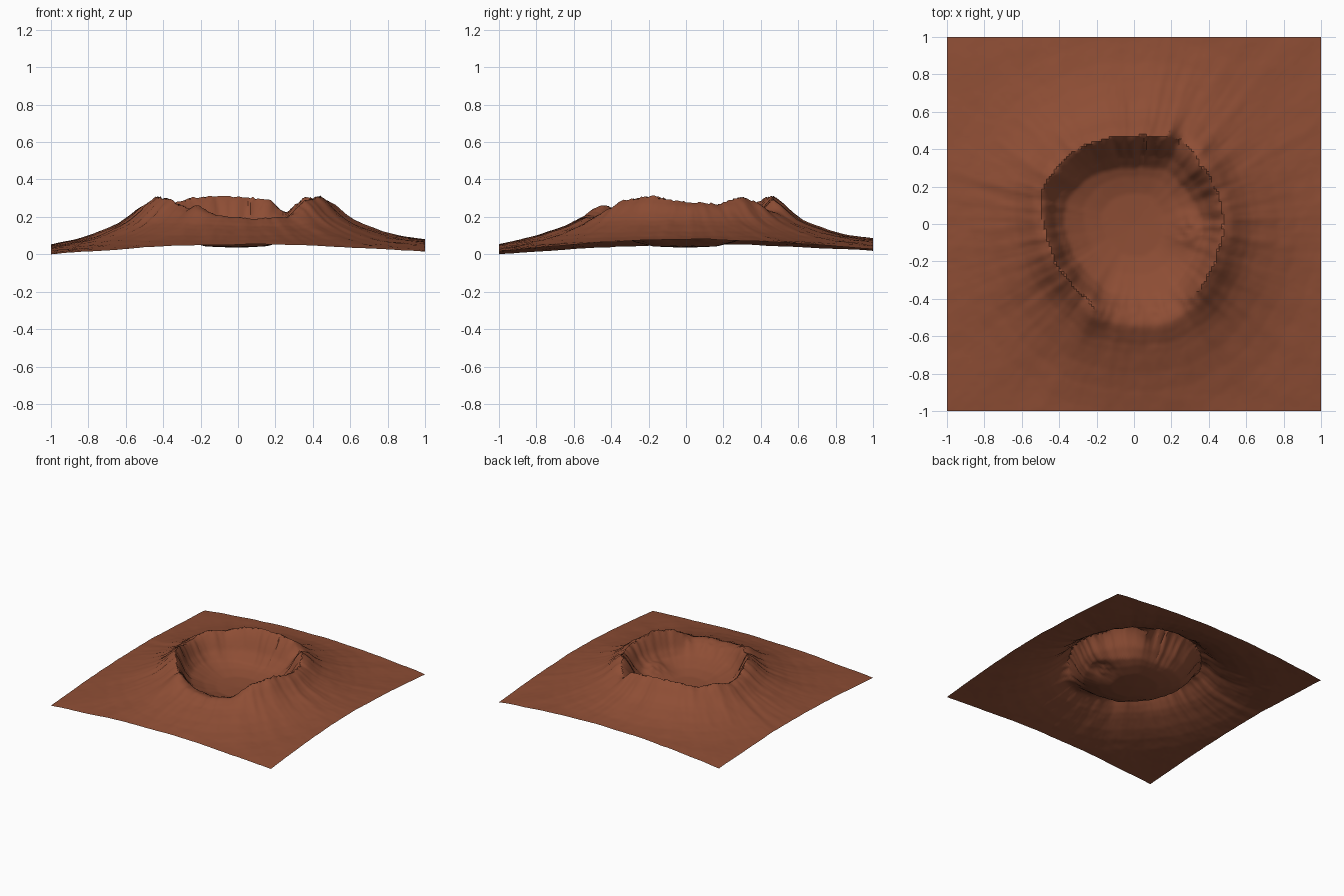
import bpy, bmesh, math
from mathutils import Vector, noise

if "Cube" in bpy.data.objects:
    bpy.data.objects.remove(bpy.data.objects["Cube"])

N = 150  # grid cells per side

# Rim: angle in degrees from +x, radius, height
RIM = [(0, .47, .28), (20, .47, .27), (40, .47, .31), (52, .49, .27), (61, .50, .205),
       (69, .49, .29), (90, .46, .312), (115, .48, .31), (135, .50, .275), (150, .51, .295),
       (165, .51, .265), (180, .48, .27), (200, .46, .318), (218, .46, .305), (235, .46, .255),
       (245, .49, .27), (256, .49, .21), (270, .49, .19), (287, .51, .185), (300, .50, .19),
       (315, .49, .29), (338, .47, .317), (360, .47, .28)]

# Outer slope (distance from rim, height), crater floor and wall (fraction of rim radius)
SLOPE = [(0, .29), (.05, .257), (.1, .212), (.15, .175), (.2, .15), (.3, .11),
         (.4, .08), (.52, .056), (.7, .033), (.95, .005), (1.2, 0)]
FLOOR = [(0, .04), (.35, .047), (.55, .07), (.7, .1), (.85, .135), (1, .165)]
WALL = [(0, 0), (.78, 0), (.87, .22), (.95, .72), (1, 1)]


def interp(table, t, col=1):
    for a, b in zip(table, table[1:]):
        if t <= b[0]:
            f = (t - a[0]) / (b[0] - a[0])
            return a[col] + (b[col] - a[col]) * f
    return table[-1][col]


def fbm(x, y, z):
    return noise.fractal(Vector((x, y, z)), 1.0, 2.0, 4)


def height(x, y):
    r = math.hypot(x, y)
    ang = math.atan2(y, x)
    deg = math.degrees(ang) % 360
    c, s = math.cos(ang), math.sin(ang)
    # jagged rim line
    rim_r = interp(RIM, deg, 1) + .012 * fbm(c * 7, s * 7, 3)
    rim_h = min(.322, interp(RIM, deg, 2) + .009 * fbm(c * 9, s * 9, 8))
    # gullies running down from the rim
    d = r - rim_r
    gully = fbm(c * 8, s * 8, r * 2.5)
    if d > 0:
        z = interp(SLOPE, d) + (rim_h - .29) * math.exp(-d / .09)
        z += .012 * gully * min(1, d / .05) * math.exp(-d / .28)
        # ground rises toward the back and right
        z += .03 * max(0, x) ** 2 * (1 - .6 * y * y) + .036 * max(0, y) ** 2 * (1 - .6 * x * x)
    else:
        t = r / rim_r
        base = interp(FLOOR, t)
        # slumped rubble on the right of the floor
        base += .035 * math.exp(-((x - .29) ** 2 + (y + .03) ** 2) / .009) * (1 + .4 * fbm(x * 14, y * 14, 1))
        w = interp(WALL, max(0, 1 - (1 - t) / (1 + .6 * max(0, s))))
        z = base + w * (rim_h - base) + .05 * gully * w * (1 - w)
    return z + .003 * fbm(x * 5, y * 5, 0) * min(1, r * 2)


# Crater terrain sheet
bm = bmesh.new()
bmesh.ops.create_grid(bm, x_segments=N, y_segments=N, size=1)
for v in bm.verts:
    v.co.z = height(v.co.x, v.co.y)
low = min(v.co.z for v in bm.verts)
for v in bm.verts:
    v.co.z -= low
mesh = bpy.data.meshes.new("crater_terrain")
bm.to_mesh(mesh)
bm.free()
crater = bpy.data.objects.new("crater_terrain", mesh)
bpy.context.collection.objects.link(crater)

# Red-brown rock
mat = bpy.data.materials.new("red_rock")
mat.diffuse_color = (.27, .075, .035, 1)
mat.use_nodes = True
mat.node_tree.nodes["Principled BSDF"].inputs["Base Color"].default_value = mat.diffuse_color
mesh.materials.append(mat)

bpy.context.view_layer.objects.active = crater
crater.select_set(True)
bpy.ops.object.shade_smooth_by_angle(angle=math.radians(30))
